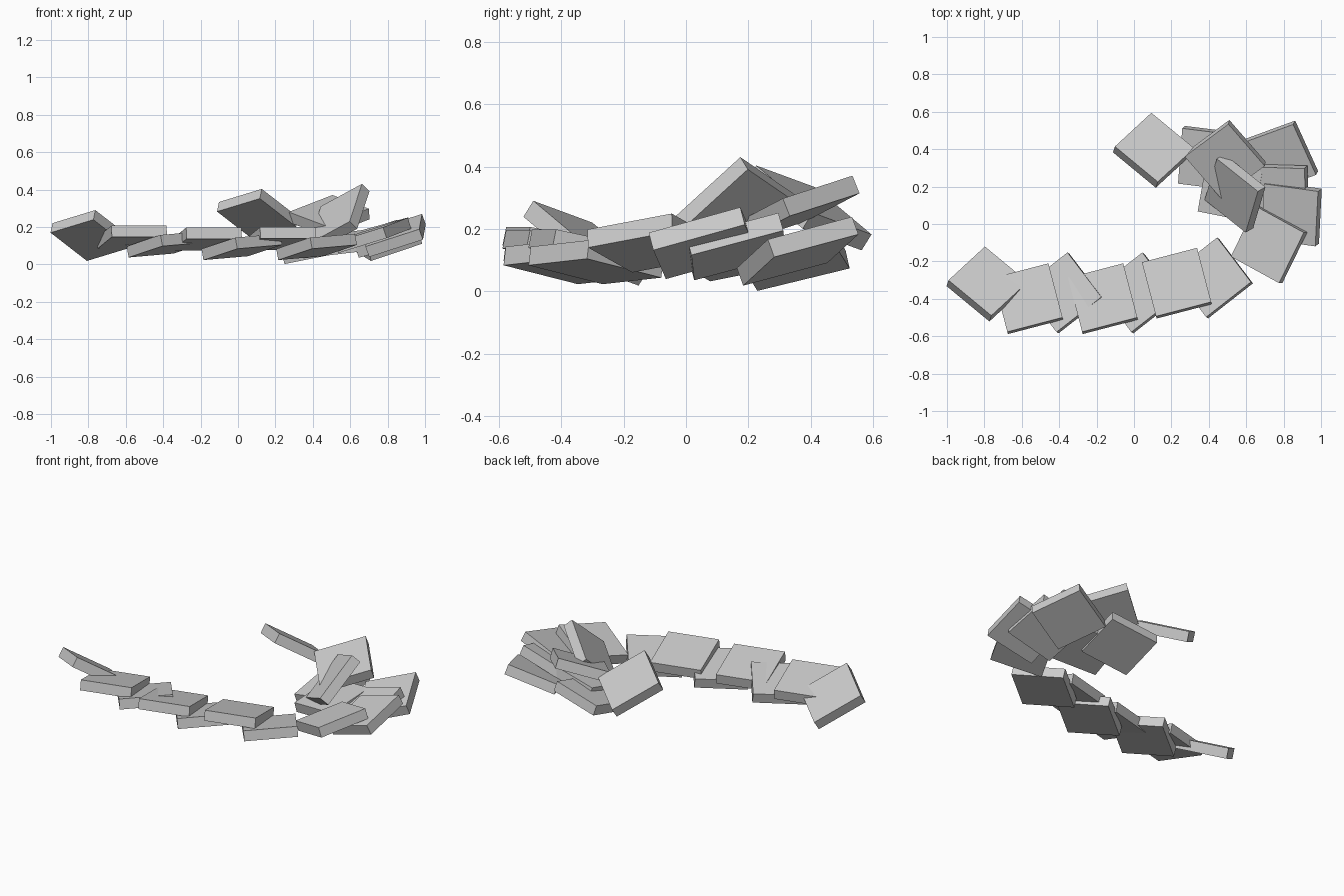
import bpy
from mathutils import Vector, Matrix

SIDE, THICK = 0.305, 0.061


def slab(name, corner, a, b, shift=(0, 0, 0)):
    """Square slab from one top-face corner and its two neighbouring corners."""
    p, q, r = (Vector(c) + Vector(shift) for c in (corner, a, b))
    u, v = (q - p).normalized(), (r - p).normalized()
    v = (v - u * u.dot(v)).normalized()
    n = u.cross(v)
    if n.z < 0:
        u, v, n = v, u, -n
    centre = (q + r) / 2 - n * THICK / 2
    bpy.ops.mesh.primitive_cube_add(size=1)
    ob = bpy.context.object
    ob.name = name
    rot = Matrix((u, v, n)).transposed().to_4x4()
    ob.matrix_world = (Matrix.Translation(centre) @ rot
                       @ Matrix.Diagonal((SIDE, SIDE, THICK, 1)))
    return ob


# Two end slabs, same tilt
end = ((-0.99, -0.30, 0.22), (-0.76, -0.49, 0.29), (-0.80, -0.12, 0.07))
slab("end_slab_low", *end)
slab("end_slab_high", *end, shift=(0.89, 0.715, 0.113))

# Straight run: alternating upper and lower slabs
upper = ((-0.38, -0.50, 0.207), (-0.675, -0.577, 0.207), (-0.46, -0.21, 0.145))
lower = ((0.40, -0.49, 0.145), (0.63, -0.31, 0.165), (0.20, -0.26, 0.082))
for i, s in enumerate([(0, 0, 0), (0.40, 0, -0.01), (0.795, 0.083, -0.008)]):
    slab(f"run_upper_slab_{i + 1}", *upper, shift=s)
for i, s in enumerate([(-0.80, -0.08, 0.014), (-0.40, -0.08, 0), (0, 0, 0)]):
    slab(f"run_lower_slab_{i + 1}", *lower, shift=s)

# Curved, piled-up end
pile = [
    ((0.77, -0.31, 0.197), (0.515, -0.17, 0.118), (0.91, -0.05, 0.25)),
    ((0.97, -0.125, 0.187), (0.685, -0.085, 0.095), (0.98, 0.18, 0.27)),
    ((0.91, 0.298, 0.252), (0.62, 0.307, 0.172), (0.92, 0.00, 0.172)),
    ((0.975, 0.265, 0.168), (0.85, 0.54, 0.242), (0.70, 0.155, 0.072)),
    ((0.237, 0.215, 0.06), (0.26, 0.515, 0.133), (0.53, 0.175, 0.118)),
    ((0.50, 0.54, 0.373), (0.70, 0.31, 0.298), (0.27, 0.36, 0.28)),
    ((0.34, 0.07, 0.092), (0.64, 0.01, 0.128), (0.39, 0.36, 0.15)),
    ((0.66, 0.178, 0.43), (0.44, 0.353, 0.31), (0.60, -0.05, 0.23)),
]
for i, corners in enumerate(pile):
    slab(f"curve_slab_{i + 1}", *corners)
